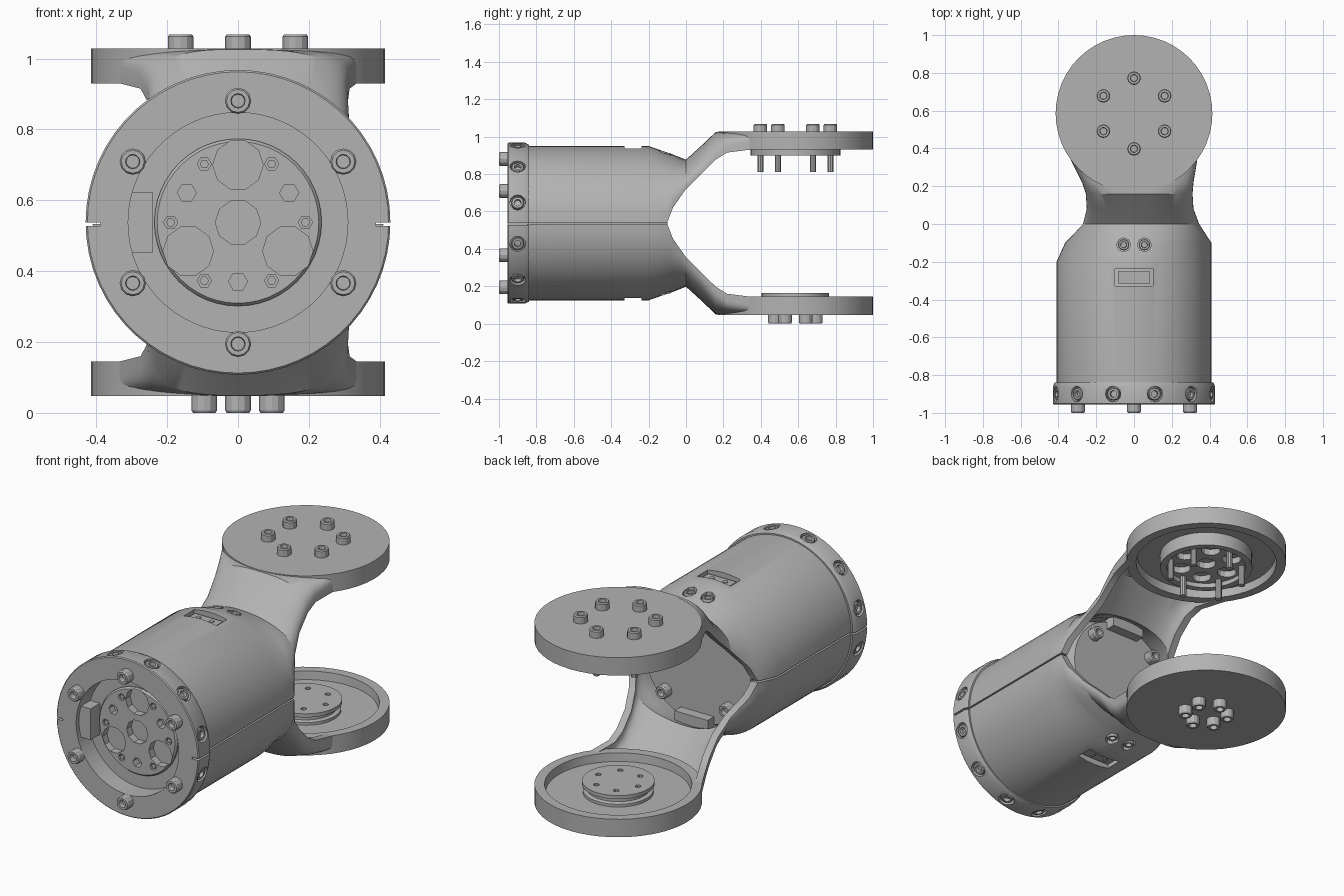
import bpy, bmesh
from math import sin, cos, pi, radians
from mathutils import Matrix, Vector

if "Cube" in bpy.data.objects:
    bpy.data.objects.remove(bpy.data.objects["Cube"])

MID = 0.5375      # height of the body axis
DISC_Y = 0.585    # centre of both fork discs

metal = bpy.data.materials.new("grey metal")
metal.use_nodes = True
GREY = (0.45, 0.45, 0.45, 1)
metal.diffuse_color = GREY
metal.node_tree.nodes["Principled BSDF"].inputs["Base Color"].default_value = GREY


def finish(bm, name):
    bmesh.ops.recalc_face_normals(bm, faces=bm.faces)
    mesh = bpy.data.meshes.new(name)
    bm.to_mesh(mesh)
    bm.free()
    mesh.materials.append(metal)
    ob = bpy.data.objects.new(name, mesh)
    bpy.context.collection.objects.link(ob)
    return ob


def smooth(ob):
    bpy.ops.object.select_all(action="DESELECT")
    ob.select_set(True)
    bpy.context.view_layer.objects.active = ob
    bpy.ops.object.shade_smooth_by_angle(angle=radians(28))


def aim(loc, direction):
    quat = Vector(direction).to_track_quat("Z", "Y")
    return Matrix.Translation(loc) @ quat.to_matrix().to_4x4()


def skin(bm, rings, closed):
    """Bridge rings of points; cap the ends, or join last ring to first."""
    loops = [[bm.verts.new(p) for p in ring] for ring in rings]
    pairs = list(zip(loops, loops[1:]))
    if closed:
        pairs.append((loops[-1], loops[0]))
    for a, b in pairs:
        for i in range(len(a)):
            j = (i + 1) % len(a)
            bm.faces.new((a[i], a[j], b[j], b[i]))
    if not closed:
        bm.faces.new(loops[0])
        bm.faces.new(loops[-1])


def lathe(bm, profile, matrix, segs=48, closed=False):
    skin(bm, [[matrix @ Vector((r * cos(2 * pi * i / segs), r * sin(2 * pi * i / segs), h))
               for i in range(segs)] for r, h in profile], closed)


def cylinder(bm, r, h, matrix, segs=10):
    lathe(bm, [(r, 0), (r, h)], matrix, segs)


def box(bm, centre, size):
    bmesh.ops.create_cube(bm, size=1, matrix=Matrix.Translation(centre) @ Matrix.Diagonal((*size, 1)))


def bolt(bm, r, h, matrix):
    """Cap screw head with a socket in its top."""
    lathe(bm, [(r, 0), (r, h * 0.85), (r * 0.88, h), (r * 0.55, h), (r * 0.5, h * 0.4)], matrix, 12)


def cut(ob, bm):
    cutter = finish(bm, "cutter")
    cutter.hide_render = True
    mod = ob.modifiers.new("cut", "BOOLEAN")
    mod.operation, mod.solver, mod.object = "DIFFERENCE", "EXACT", cutter
    dg = bpy.context.evaluated_depsgraph_get()
    mesh = bpy.data.meshes.new_from_object(ob.evaluated_get(dg))
    ob.modifiers.clear()
    ob.data = mesh
    bpy.data.objects.remove(cutter)


def around(n, radius, start=0):
    return [(radius * cos(radians(start) + 2 * pi * k / n),
             radius * sin(radians(start) + 2 * pi * k / n)) for k in range(n)]


ALONG_Y = aim((0, 0, MID), (0, 1, 0))

# Half shell stations: y, -x half width, +x half width, edge z, crown z, roundness
STATIONS = [
    (-0.85, 0.41, 0.41, 0.542, 0.95, 1), (-0.2, 0.41, 0.41, 0.542, 0.95, 1),
    (-0.1, 0.365, 0.41, 0.542, 0.915, 1), (-0.07, 0.335, 0.39, 0.62, 0.905, 1),
    (0, 0.27, 0.345, 0.72, 0.877, 1), (0.08, 0.25, 0.315, 0.8, 0.95, 0.9),
    (0.16, 0.255, 0.31, 0.878, 1.026, 0.7), (0.22, 0.275, 0.315, 0.915, 1.026, 0.5),
    (0.34, 0.335, 0.335, 0.93, 1.026, 0.3)]
WALL = 0.04
ARC = 28


def shell_ring(y, wl, wr, edge, crown, q, s):
    def arc(inset):
        pts = []
        for i in range(ARC + 1):
            t = pi * i / ARC
            c, n = cos(t), max(sin(t), 0)
            w = (wr if c > 0 else wl) - inset
            x = w * abs(c) ** q * (1 if c > 0 else -1)
            z = edge + (crown - inset - edge) * n ** q
            pts.append((x, y, MID + s * (z - MID)))
        return pts
    return arc(0) + arc(WALL)[::-1]


for side, s in (("upper", 1), ("lower", -1)):
    flip = Matrix.Translation((0, 0, MID)) @ Matrix.Diagonal((1, 1, s, 1))
    on_disc = flip @ Matrix.Translation((0, DISC_Y, -MID))

    # Half shell running into the fork arm
    bm = bmesh.new()
    skin(bm, [shell_ring(*st, s) for st in STATIONS], False)
    arm = finish(bm, side + "_shell_arm")
    bm = bmesh.new()
    lathe(bm, [(0.36, 0.8), (0.36, 0.975)], on_disc)
    box(bm, (0, -0.283, MID + s * 0.41), (0.2, 0.09, 0.16))
    for x in (-0.055, 0.055):
        cylinder(bm, 0.037, 0.2, flip @ Matrix.Translation((x, -0.11, 0.3)), 8)
    cut(arm, bm)
    smooth(arm)

    # Fork disc with a raised rim on the inner side
    bm = bmesh.new()
    lathe(bm, [(0.415, 1.028), (0.415, 0.93), (0.365, 0.93), (0.36, 0.975)], on_disc)
    smooth(finish(bm, side + "_fork_disc"))

    # Socket and screws sunk in the shell
    bm = bmesh.new()
    z = MID + s * 0.365
    box(bm, (0, -0.283, z), (0.17, 0.065, 0.05))
    for x in (-0.04, 0.04):
        cylinder(bm, 0.014, 0.004, aim((x, -0.283, z + s * 0.025), (0, 0, s)), 8)
    for x in (-0.055, 0.055):
        bolt(bm, 0.03, 0.05, aim((x, -0.11, MID + s * 0.325), (0, 0, s)))
    finish(bm, side + "_shell_fittings")

    # Connector block behind the rear plate
    bm = bmesh.new()
    box(bm, (0, -0.08, MID + s * 0.29), (0.2, 0.07, 0.06))
    finish(bm, side + "_rear_connector")

# Upper hub: ring, web and long screws
bm = bmesh.new()
hub = Matrix.Translation((0, DISC_Y, 0))
lathe(bm, [(0.24, 0.975), (0.24, 0.9), (0.205, 0.9), (0.205, 0.975)], hub, 48, True)
upper_ring = finish(bm, "upper_hub_ring")
smooth(upper_ring)
bm = bmesh.new()
lathe(bm, [(0.21, 0.975), (0.21, 0.925)], hub)
web = finish(bm, "upper_hub_web")
bm = bmesh.new()
for x, y in around(6, 0.14) + [(0, 0)]:
    cylinder(bm, 0.05, 0.1, Matrix.Translation((x, DISC_Y + y, 0.86)), 12)
cut(web, bm)
smooth(web)
bm = bmesh.new()
for x, y in around(6, 0.187, 30):
    bolt(bm, 0.036, 0.041, aim((x, DISC_Y + y, 1.027), (0, 0, 1)))
    cylinder(bm, 0.017, 0.16, Matrix.Translation((x, DISC_Y + y, 0.812)), 10)
smooth(finish(bm, "upper_hub_screws"))

# Lower hub: grooved boss and screws
bm = bmesh.new()
lathe(bm, [(0.175, 0.1), (0.175, 0.115), (0.155, 0.12), (0.155, 0.135), (0.18, 0.145), (0.18, 0.165)], hub)
boss = finish(bm, "lower_hub_boss")
bm = bmesh.new()
for x, y in around(6, 0.12):
    cylinder(bm, 0.015, 0.06, Matrix.Translation((x, DISC_Y + y, 0.13)), 8)
cut(boss, bm)
smooth(boss)
bm = bmesh.new()
cylinder(bm, 0.17, 0.03, Matrix.Translation((0, DISC_Y, 0.08)), 48)
finish(bm, "lower_hub_base")
bm = bmesh.new()
for x, y in around(6, 0.11, 30):
    bolt(bm, 0.036, 0.048, aim((x, DISC_Y + y, 0.048), (0, 0, -1)))
smooth(finish(bm, "lower_hub_screws"))

# Motor core with a bore at the front and a rear plate
bm = bmesh.new()
lathe(bm, [(0.235, -0.79), (0.235, -0.85), (0.365, -0.85), (0.365, -0.2), (0.32, -0.1)], ALONG_Y)
smooth(finish(bm, "motor_core"))
bm = bmesh.new()
for x, z in around(4, 0.27, 45):
    bolt(bm, 0.036, 0.045, aim((x, -0.1, MID + z), (0, 1, 0)))
smooth(finish(bm, "rear_plate_screws"))

# Front output horn with its pattern of holes
bm = bmesh.new()
lathe(bm, [(0.23, -0.8), (0.236, -0.86), (0.228, -0.87)], ALONG_Y)
horn = finish(bm, "output_horn")
bm = bmesh.new()
holes = [(p, 0.071, 10) for p in around(3, 0.162, 90)]
holes += [(p, 0.027, 6) for p in around(3, 0.167, 30)]
holes += [(p, 0.02, 6) for p in around(6, 0.19)] + [((0, 0), 0.064, 10)]
for (x, z), r, segs in holes:
    cylinder(bm, r, 0.07, aim((x, -0.9, MID + z), (0, 1, 0)), segs)
cut(horn, bm)
smooth(horn)
bm = bmesh.new()
for x, z in around(6, 0.19):
    cylinder(bm, 0.013, 0.03, aim((x, -0.835, MID + z), (0, -1, 0)), 6)
finish(bm, "horn_pins")

# Front cap ring with sunk side screws and a slit at each side
bm = bmesh.new()
lathe(bm, [(0.31, -0.955), (0.425, -0.955), (0.43, -0.95), (0.43, -0.862), (0.42, -0.84), (0.31, -0.84)],
      ALONG_Y, 60, True)
cap = finish(bm, "front_cap")
bm = bmesh.new()
rim = around(12, 1, 15)
for x, z in rim:
    cylinder(bm, 0.042, 0.06, aim((0.4 * x, -0.9, MID + 0.4 * z), (x, 0, z)), 12)
for x in (-0.42, 0.42):
    box(bm, (x, -0.9, MID - 0.005), (0.06, 0.2, 0.01))
cut(cap, bm)
smooth(cap)
bm = bmesh.new()
for x, z in rim:
    bolt(bm, 0.034, 0.03, aim((0.395 * x, -0.9, MID + 0.395 * z), (x, 0, z)))
for x, z in around(6, 0.343, 30):
    bolt(bm, 0.037, 0.046, aim((x, -0.954, MID + z), (0, -1, 0)))
smooth(finish(bm, "front_cap_screws"))
bm = bmesh.new()
box(bm, (-0.28, -0.89, MID), (0.08, 0.08, 0.17))
finish(bm, "front_cap_stop")
